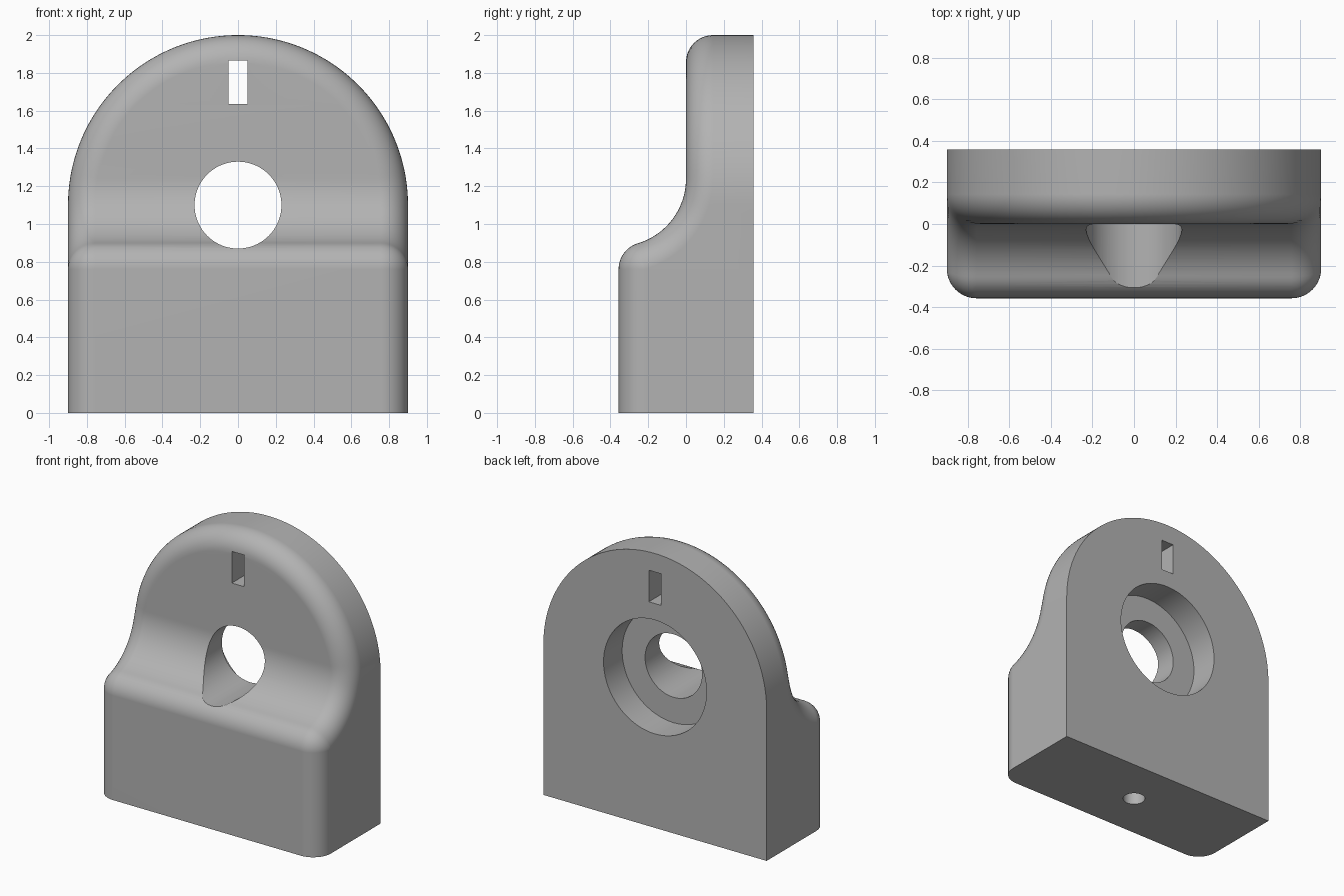
import bpy, bmesh
from math import sin, cos, pi, asin, sqrt, radians
from mathutils import Vector, Matrix

cube = bpy.data.objects.get("Cube")
if cube:
    bpy.data.objects.remove(cube, do_unlink=True)

HALF_W, HALF_D, ARCH_Z = 0.9, 0.357, 1.1
R = 0.143                      # edge rounding radius
COVE_Z = 1.24                  # height where the cove meets the upright face
INNER = HALF_W - R

grey = bpy.data.materials.new("plain grey")
grey.use_nodes = True
colour = (0.45, 0.45, 0.45, 1)
grey.diffuse_color = colour
grey.node_tree.nodes["Principled BSDF"].inputs["Base Color"].default_value = colour


def station(y, z, n):
    """Rounding centre, front normal and side normal at a height on the +x side."""
    rise = max(0.0, z - ARCH_Z)
    x = sqrt(max(0.0, INNER ** 2 - rise ** 2))
    return Vector((x, y, z)), n, Vector((x, 0, rise)).normalized()


def edge_stations():
    out = []
    front_y = R - HALF_D
    round_z = COVE_Z - sqrt((HALF_D + R) ** 2 - R ** 2)
    tilt = asin(R / (HALF_D + R))            # cove start, measured from straight down
    out.append(station(front_y, 0, Vector((0, -1, 0))))
    # rounded shoulder
    for i in range(11):
        a = (pi / 2 - tilt) * i / 10
        out.append(station(front_y, round_z, Vector((0, -cos(a), sin(a)))))
    # hollow cove
    for i in range(1, 25):
        a = tilt + (pi / 2 - tilt) * i / 24
        out.append(station(-HALF_D + (HALF_D + R) * sin(a),
                           COVE_Z - (HALF_D + R) * cos(a),
                           Vector((0, -sin(a), cos(a)))))
    # arched top
    start = asin((COVE_Z - ARCH_Z) / INNER)
    for i in range(1, 41):
        a = start + (pi / 2 - start) * i / 40
        out.append(station(R, ARCH_Z + INNER * sin(a), Vector((0, -1, 0))))
    return out


def build_body():
    bm = bmesh.new()
    rows = []
    for c, n, s in edge_stations():
        wall = c + s * R
        pts = [Vector((wall.x, HALF_D, wall.z))]
        for k in range(11):
            a = pi / 2 * k / 10
            pts.append(c + (s * cos(a) + n * sin(a)).normalized() * R)
        rows.append(pts)
    right = [[bm.verts.new(p) for p in r] for r in rows]
    left = [[bm.verts.new((-p.x, p.y, p.z)) for p in r] for r in rows]
    for i in range(len(rows) - 1):
        for k in range(len(rows[0]) - 1):
            for side in (right, left):
                bm.faces.new((side[i][k], side[i + 1][k], side[i + 1][k + 1], side[i][k + 1]))
        # front strip between the two rounded edges
        bm.faces.new((right[i][-1], right[i + 1][-1], left[i + 1][-1], left[i][-1]))
    bm.faces.new([r[0] for r in right] + [r[0] for r in reversed(left)])   # back
    bm.faces.new(right[0] + left[0][::-1])                                 # underside
    bmesh.ops.remove_doubles(bm, verts=bm.verts, dist=1e-5)
    bmesh.ops.dissolve_degenerate(bm, edges=bm.edges, dist=1e-5)
    bmesh.ops.recalc_face_normals(bm, faces=bm.faces)
    return to_object(bm, "bracket_body")


def to_object(bm, name):
    mesh = bpy.data.meshes.new(name)
    bm.to_mesh(mesh)
    bm.free()
    mesh.materials.append(grey)
    ob = bpy.data.objects.new(name, mesh)
    bpy.context.collection.objects.link(ob)
    return ob


def cylinder_cutter(name, radius, start, end):
    start, end = Vector(start), Vector(end)
    axis = end - start
    bm = bmesh.new()
    mat = Matrix.Translation((start + end) / 2) @ axis.to_track_quat('Z', 'Y').to_matrix().to_4x4()
    bmesh.ops.create_cone(bm, cap_ends=True, segments=72, radius1=radius, radius2=radius,
                          depth=axis.length, matrix=mat)
    return to_object(bm, name)


def box_cutter(name, centre, size):
    bm = bmesh.new()
    bmesh.ops.create_cube(bm, size=1, matrix=Matrix.Translation(centre) @ Matrix.Diagonal((*size, 1)))
    return to_object(bm, name)


body = build_body()
cutters = [
    cylinder_cutter("through_hole_cutter", 0.23, (0, -0.6, ARCH_Z), (0, 0.6, ARCH_Z)),
    cylinder_cutter("back_recess_cutter", 0.415, (0, 0.143, ARCH_Z), (0, 0.6, ARCH_Z)),
    cylinder_cutter("base_hole_cutter", 0.075, (0, 0, -0.1), (0, 0, 0.57)),
    box_cutter("slot_cutter", (0, 0, 1.75), (0.1, 1.2, 0.23)),
]

# cut the holes, then drop the cutters
bpy.ops.object.select_all(action='DESELECT')
body.select_set(True)
bpy.context.view_layer.objects.active = body
for cutter in cutters:
    cutter.hide_render = True
    mod = body.modifiers.new(cutter.name, 'BOOLEAN')
    mod.operation, mod.solver, mod.object = 'DIFFERENCE', 'EXACT', cutter
    bpy.ops.object.modifier_apply(modifier=mod.name)
    bpy.data.objects.remove(cutter, do_unlink=True)

# smooth rounded surfaces with crisp hole rims
bpy.ops.object.shade_smooth_by_angle(angle=radians(30))
weighted = body.modifiers.new("weighted_normals", 'WEIGHTED_NORMAL')
weighted.keep_sharp = True
